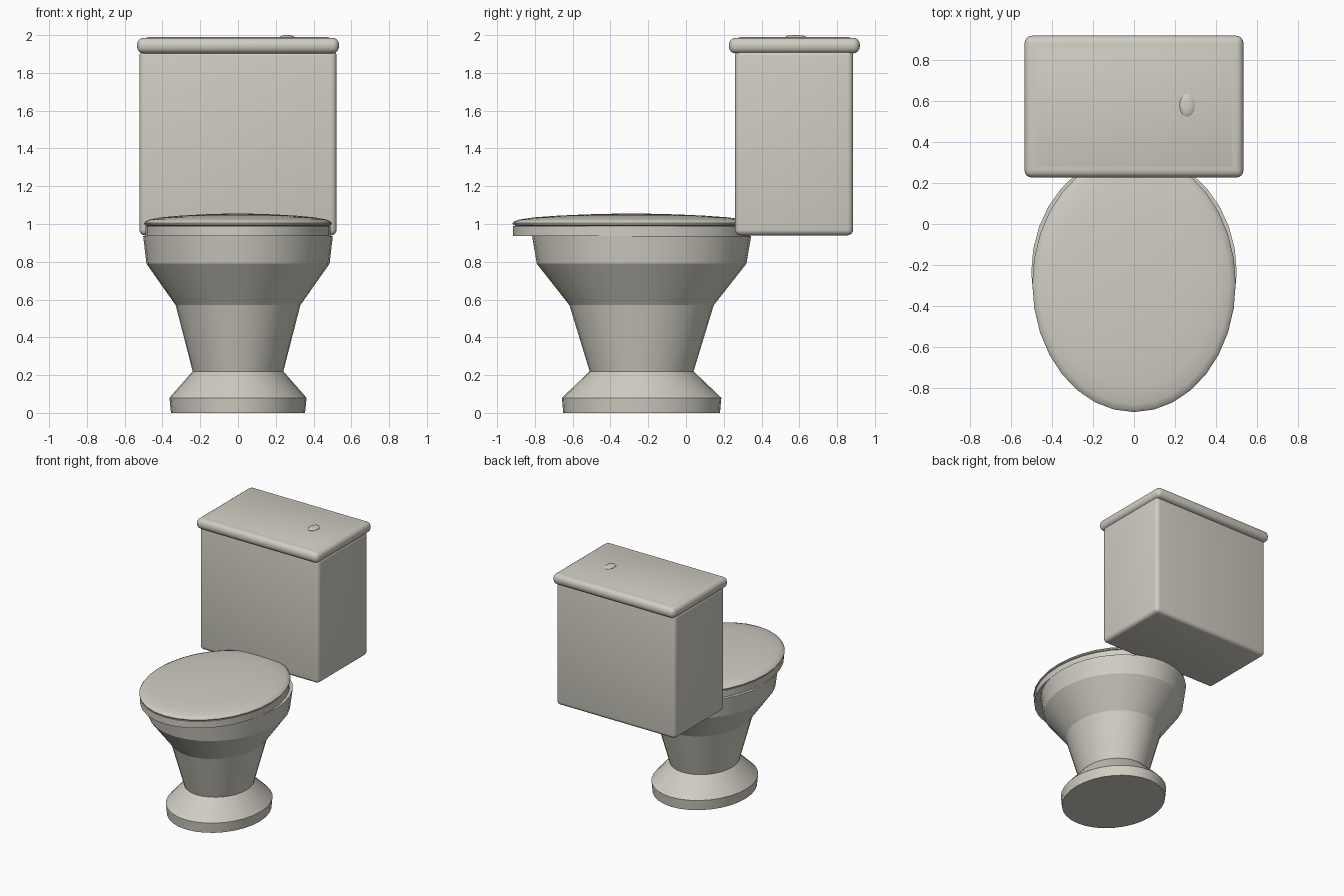
import bpy
import bmesh
from math import cos, sin, tau, radians

cube = bpy.data.objects.get("Cube")
if cube:
    bpy.data.objects.remove(cube, do_unlink=True)

porcelain = bpy.data.materials.new("warm_white_porcelain")
porcelain.use_nodes = True
colour = (0.63, 0.61, 0.54, 1)
porcelain.diffuse_color = colour
porcelain.node_tree.nodes["Principled BSDF"].inputs["Base Color"].default_value = colour


def finish(name, bm, angle):
    """Turn a bmesh into a shaded object."""
    bmesh.ops.recalc_face_normals(bm, faces=bm.faces)
    mesh = bpy.data.meshes.new(name)
    bm.to_mesh(mesh)
    bm.free()
    mesh.materials.append(porcelain)
    obj = bpy.data.objects.new(name, mesh)
    bpy.context.collection.objects.link(obj)
    bpy.ops.object.select_all(action="DESELECT")
    obj.select_set(True)
    bpy.context.view_layer.objects.active = obj
    bpy.ops.object.shade_smooth_by_angle(angle=radians(angle))
    return obj


def loft(name, centre, rings, sides=32, angle=30):
    """Skin stacked ellipses, each given as (z, x radius, y radius)."""
    bm = bmesh.new()
    loops = []
    for z, rx, ry in rings:
        loops.append([bm.verts.new((centre[0] + rx * cos(tau * i / sides),
                                    centre[1] + ry * sin(tau * i / sides), z))
                      for i in range(sides)])
    for low, high in zip(loops, loops[1:]):
        for i in range(sides):
            j = (i + 1) % sides
            bm.faces.new((low[i], low[j], high[j], high[i]))
    bm.faces.new(loops[0][::-1])
    bm.faces.new(loops[-1])
    return finish(name, bm, angle)


def rounded_box(name, low, high, radius, panel=None):
    """Box with rounded edges; panel gives a raised top as (inset, height)."""
    bm = bmesh.new()
    bmesh.ops.create_cube(bm, size=1)
    for v in bm.verts:
        v.co = [(a + b) / 2 + c * (b - a) for a, b, c in zip(low, high, v.co)]
    bmesh.ops.bevel(bm, geom=bm.edges[:], offset=radius, segments=4,
                    profile=0.5, affect="EDGES")
    if panel:
        top = max(bm.faces, key=lambda f: f.calc_center_median().z)
        bmesh.ops.inset_region(bm, faces=[top], thickness=panel[0])
        bmesh.ops.inset_region(bm, faces=[top], thickness=0.01, depth=panel[1])
    return finish(name, bm, 40)


# Foot, stem and flared bowl
loft("pedestal_bowl", (0, -0.235), [
    (0, 0.355, 0.415), (0.08, 0.363, 0.422), (0.22, 0.24, 0.275),
    (0.57, 0.33, 0.382), (0.79, 0.485, 0.555), (0.937, 0.502, 0.58)], angle=20)

# Flat seat and domed cover
loft("seat", (0, -0.29), [(0.937, 0.49, 0.625), (0.99, 0.49, 0.625)])
rx, ry = 0.497, 0.629
dome = [(0.99, 0.97), (0.996, 0.995), (1.004, 1), (1.014, 0.985), (1.024, 0.94),
        (1.035, 0.82), (1.044, 0.62), (1.051, 0.38), (1.055, 0.12)]
loft("seat_cover", (0, -0.29), [(z, rx * s, ry * s) for z, s in dome], angle=40)

# Cistern with overhanging lid
rounded_box("tank", (-0.522, 0.26, 0.94), (0.522, 0.885, 1.92), 0.03)
rounded_box("tank_lid", (-0.535, 0.227, 1.903), (0.535, 0.92, 1.986), 0.036,
            panel=(0.02, 0.003))

# Oval flush button
loft("flush_button", (0.26, 0.58), [
    (1.98, 0.037, 0.055), (1.991, 0.037, 0.055), (1.996, 0.031, 0.046),
    (1.999, 0.018, 0.027), (2.0, 0.005, 0.008)], sides=24, angle=40)
